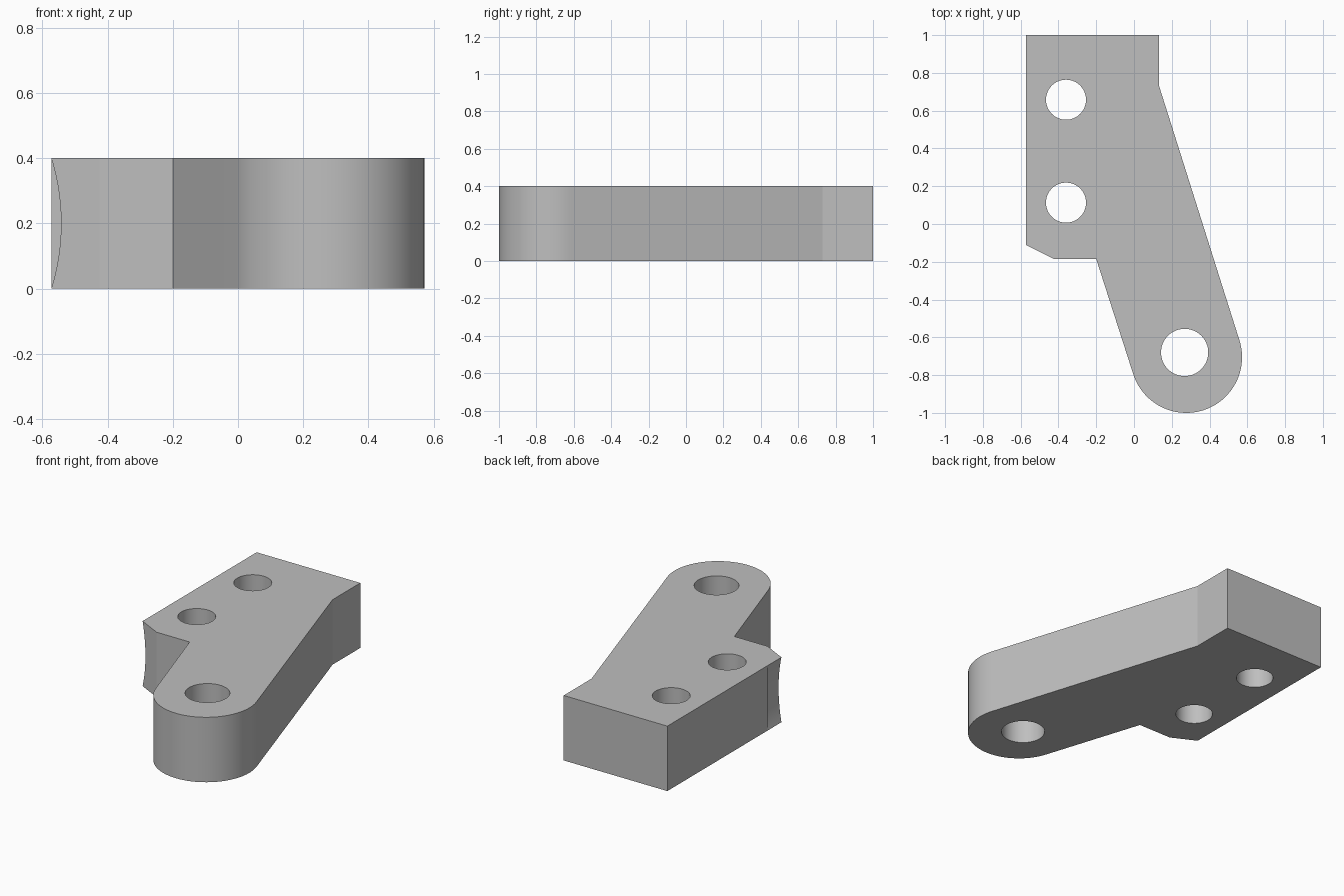
import bpy, bmesh, math
from mathutils import Vector

cube = bpy.data.objects.get("Cube")
if cube:
    bpy.data.objects.remove(cube, do_unlink=True)

HEIGHT = 0.4
LEFT = -0.573

grey = bpy.data.materials.new("plain grey")
grey.use_nodes = True
colour = (0.52, 0.52, 0.52, 1)
grey.diffuse_color = colour
grey.node_tree.nodes["Principled BSDF"].inputs["Base Color"].default_value = colour


def prism(name, outline, direction):
    """Solid made by sweeping a closed outline along a direction."""
    bm = bmesh.new()
    face = bm.faces.new([bm.verts.new(p) for p in outline])
    swept = bmesh.ops.extrude_face_region(bm, geom=[face])["geom"]
    verts = [v for v in swept if isinstance(v, bmesh.types.BMVert)]
    bmesh.ops.translate(bm, verts=verts, vec=Vector(direction))
    bmesh.ops.recalc_face_normals(bm, faces=bm.faces)
    mesh = bpy.data.meshes.new(name)
    bm.to_mesh(mesh)
    bm.free()
    obj = bpy.data.objects.new(name, mesh)
    bpy.context.collection.objects.link(obj)
    mesh.materials.append(grey)
    return obj


def arc(cx, cy, r, start, end, steps):
    angles = [math.radians(start + (end - start) * i / steps) for i in range(steps + 1)]
    return [(cx + r * math.cos(a), cy + r * math.sin(a)) for a in angles]


# Bracket plate: square mounting block flowing into a slanted, round-ended arm
tilt = 17.6
outline = [(LEFT, 1), (LEFT, -0.11), (-0.425, -0.185), (-0.2, -0.185)]
outline += arc(0.277, -0.705, 0.295, 180 + tilt, 360 + tilt, 48)
outline += [(0.133, 0.73), (0.133, 1)]
plate = prism("bracket_plate", [(x, y, 0) for x, y in outline], (0, 0, HEIGHT))

# Cutters: two mounting holes, one pivot hole
cutters = []
for name, x, y, r in (("rear_mounting_hole", -0.36, 0.658, 0.106),
                      ("front_mounting_hole", -0.36, 0.113, 0.106),
                      ("pivot_hole", 0.268, -0.68, 0.125)):
    ring = [(px, py, -0.1) for px, py in arc(x, y, r, 0, 360, 64)[:-1]]
    cutters.append(prism(name, ring, (0, 0, HEIGHT + 0.2)))

# Cutter: shallow scooped groove on the side next to the chamfered corner
depth, half = 0.03, HEIGHT / 2
radius = (half ** 2 + depth ** 2) / (2 * depth)
sweep = math.degrees(math.asin(half / radius))
scoop = arc(LEFT + depth - radius, half, radius, -sweep, sweep, 24)
scoop += [(LEFT - 0.1, HEIGHT), (LEFT - 0.1, 0)]
cutters.append(prism("corner_groove", [(x, -0.3, z) for x, z in scoop], (0, 0.325, 0)))

for cutter in cutters:
    cut = plate.modifiers.new(cutter.name, "BOOLEAN")
    cut.operation = "DIFFERENCE"
    cut.solver = "EXACT"
    cut.object = cutter

# Bake the cuts, then drop the cutters
bpy.context.view_layer.update()
evaluated = plate.evaluated_get(bpy.context.evaluated_depsgraph_get())
plate_mesh = bpy.data.meshes.new_from_object(evaluated)
plate.modifiers.clear()
plate.data = plate_mesh
for cutter in cutters:
    bpy.data.objects.remove(cutter, do_unlink=True)

bpy.ops.object.select_all(action="DESELECT")
plate.select_set(True)
bpy.context.view_layer.objects.active = plate
bpy.ops.object.shade_smooth_by_angle(angle=math.radians(15))
